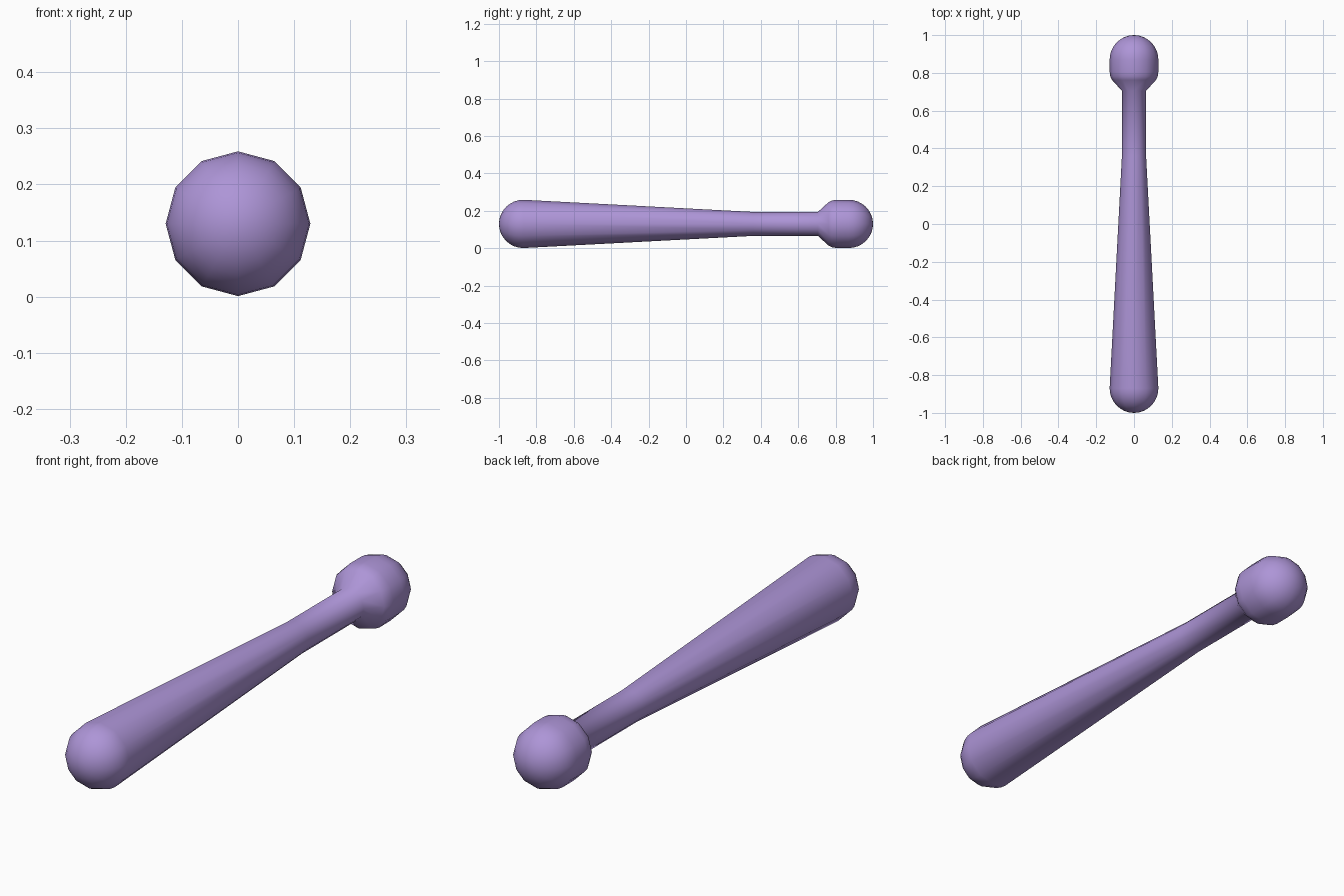
import bpy, bmesh, math
from mathutils import Vector, Matrix

if "Cube" in bpy.data.objects:
    bpy.data.objects.remove(bpy.data.objects["Cube"])

SIDES = 12
R = 0.129        # radius of both rounded ends
NECK = 0.064     # radius of the slim grip
STEPS = 8


def dome(y_center, y_tip):
    """Quarter-round profile from the full radius to just before the tip."""
    depth = y_tip - y_center
    return [(y_center + depth * math.sin(a), R * math.cos(a))
            for a in (math.pi / 2 * i / STEPS for i in range(STEPS))]


def lathe_y(name, profile, tip_start, tip_end, z):
    """Revolve (y, radius) points around a horizontal axis at height z."""
    bm = bmesh.new()
    rings = []
    for y, r in profile:
        rings.append([bm.verts.new((r * math.sin(2 * math.pi * i / SIDES), y,
                                    z + r * math.cos(2 * math.pi * i / SIDES)))
                      for i in range(SIDES)])
    start = bm.verts.new((0, tip_start, z))
    end = bm.verts.new((0, tip_end, z))
    for i in range(SIDES):
        j = (i + 1) % SIDES
        for a, b in zip(rings, rings[1:]):
            bm.faces.new((a[i], a[j], b[j], b[i]))
        bm.faces.new((start, rings[0][j], rings[0][i]))
        bm.faces.new((end, rings[-1][i], rings[-1][j]))
    bmesh.ops.recalc_face_normals(bm, faces=bm.faces)
    mesh = bpy.data.meshes.new(name)
    bm.to_mesh(mesh)
    bm.free()
    obj = bpy.data.objects.new(name, mesh)
    bpy.context.collection.objects.link(obj)
    return obj


# Rounded front end, long taper, slim grip, flared knob, rounded back end
front = list(reversed(dome(-0.87, -1.0)))
grip = [(0.36, NECK), (0.705, NECK)]
flare = [(0.762, 0.116), (0.78, 0.125), (0.805, R)]
back = dome(0.87, 1.0)
club = lathe_y("club", front + grip + flare + back, -1.0, 1.0, 0.13)

# Purple finish
mat = bpy.data.materials.new("purple")
mat.diffuse_color = (0.42, 0.30, 0.68, 1)
mat.use_nodes = True
mat.node_tree.nodes["Principled BSDF"].inputs["Base Color"].default_value = mat.diffuse_color
club.data.materials.append(mat)

# Smooth shading
bpy.context.view_layer.objects.active = club
club.select_set(True)
bpy.ops.object.shade_smooth_by_angle(angle=math.radians(50))
